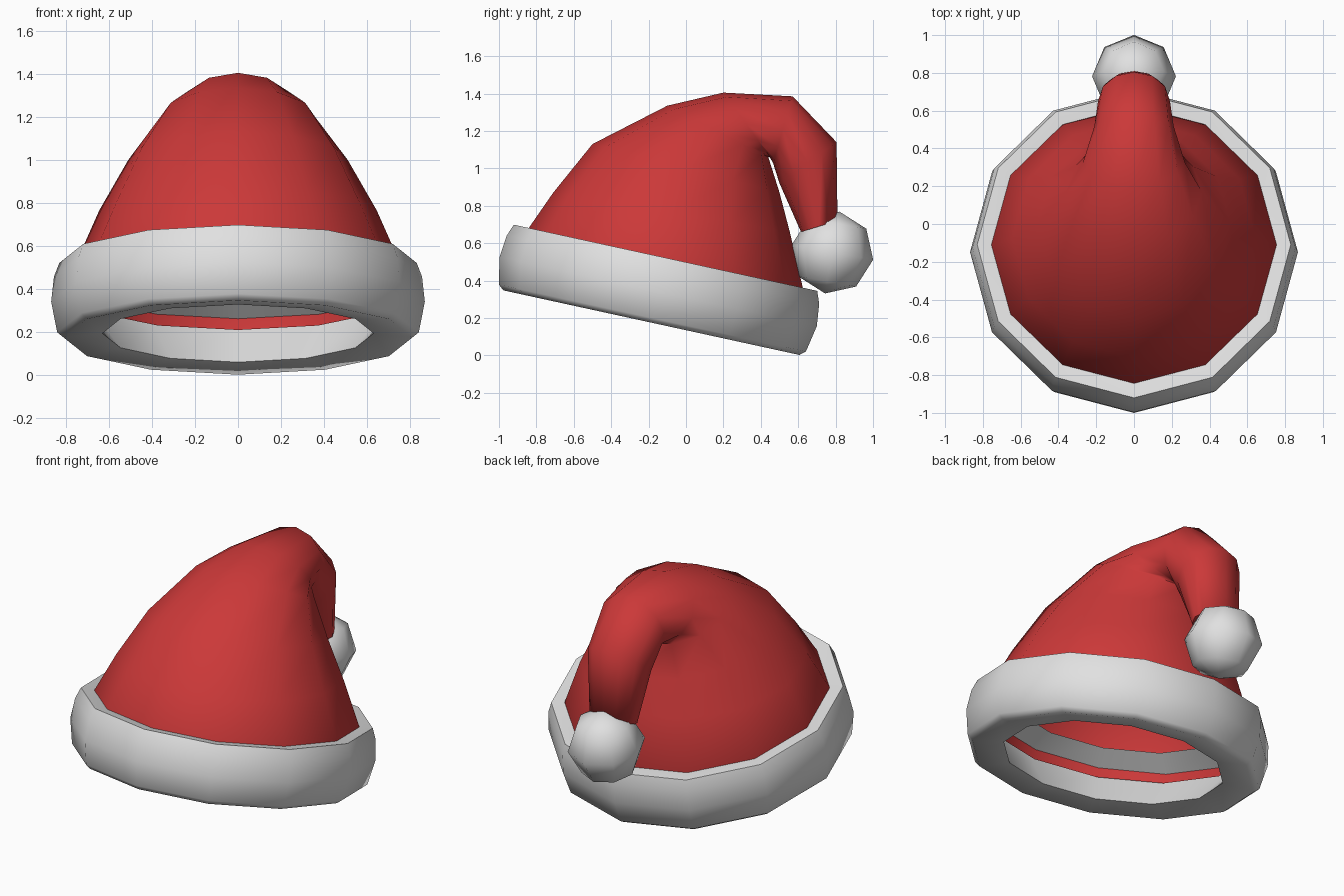
import bpy, math
from mathutils import Vector

if "Cube" in bpy.data.objects:
    bpy.data.objects.remove(bpy.data.objects["Cube"])

SIDES = 12


def material(name, color):
    m = bpy.data.materials.new(name)
    m.diffuse_color = (*color, 1)
    m.use_nodes = True
    m.node_tree.nodes["Principled BSDF"].inputs["Base Color"].default_value = m.diffuse_color
    return m


RED = material("red_felt", (0.60, 0.04, 0.04))
WHITE = material("white_fur", (0.75, 0.75, 0.75))


def finish(obj, mat, angle):
    obj.data.materials.clear()
    obj.data.materials.append(mat)
    bpy.ops.object.select_all(action='DESELECT')
    obj.select_set(True)
    bpy.context.view_layer.objects.active = obj
    bpy.ops.object.mode_set(mode='EDIT')
    bpy.ops.mesh.select_all(action='SELECT')
    bpy.ops.mesh.normals_make_consistent(inside=False)
    bpy.ops.object.mode_set(mode='OBJECT')
    bpy.ops.object.shade_smooth_by_angle(angle=math.radians(angle))


def loft(name, rings, mat, angle, closed=False):
    """Skin a list of rings; closed joins the last ring to the first."""
    verts = [v for ring in rings for v in ring]
    faces = []
    n = len(rings)
    for i in range(n if closed else n - 1):
        a, b = i * SIDES, ((i + 1) % n) * SIDES
        for k in range(SIDES):
            j = (k + 1) % SIDES
            faces.append((a + k, a + j, b + j, b + k))
    if not closed:
        faces.append(tuple(range((n - 1) * SIDES, n * SIDES)))
    mesh = bpy.data.meshes.new(name)
    mesh.from_pydata(verts, [], faces)
    obj = bpy.data.objects.new(name, mesh)
    bpy.context.collection.objects.link(obj)
    finish(obj, mat, angle)
    return obj


def ring(front, back, half_width):
    """Elliptical ring spanning two side-on (y, z) points."""
    f, b = Vector((0, *front)), Vector((0, *back))
    mid, axis = (f + b) / 2, (f - b) / 2
    return [mid + axis * math.cos(t) + Vector((half_width * math.sin(t), 0, 0))
            for t in (2 * math.pi * k / SIDES for k in range(SIDES))]


# Fur band: a closed profile of (radius, height) swept round a tilted axis
tilt = math.radians(12.3)
base = Vector((0, -0.185, 0.175))
along = Vector((0, math.cos(tilt), -math.sin(tilt)))
up = Vector((0, math.sin(tilt), math.cos(tilt)))
profile = [(0.63, 0.02), (0.81, 0.0), (0.84, 0.025), (0.868, 0.17),
           (0.855, 0.29), (0.83, 0.355), (0.75, 0.35), (0.63, 0.33),
           (0.79, 0.22)]
band_rings = []
for r, h in profile:
    c = base + up * h
    f, b = c - along * r, c + along * r
    band_rings.append(ring(f.yz, b.yz, r))
loft("fur_band", band_rings, WHITE, 50, closed=True)

# Cap: cone that bends over the top and hangs down behind
sections = [((-0.87, 0.52), (0.58, 0.21), 0.745),
            ((-0.845, 0.675), (0.625, 0.36), 0.755),
            ((-0.71, 0.87), (0.555, 0.66), 0.645),
            ((-0.50, 1.13), (0.50, 0.87), 0.51),
            ((-0.10, 1.335), (0.44, 1.06), 0.36),
            ((0.20, 1.405), (0.45, 1.06), 0.27),
            ((0.57, 1.385), (0.465, 1.03), 0.21),
            ((0.805, 1.14), (0.50, 0.92), 0.19),
            ((0.81, 0.72), (0.615, 0.66), 0.15)]
loft("cap", [ring(*s) for s in sections], RED, 80)

# Pompom at the tip
bpy.ops.mesh.primitive_uv_sphere_add(segments=8, ring_count=4, radius=0.222,
                                     location=(0, 0.782, 0.55),
                                     rotation=(math.radians(-10), 0, 0))
pompom = bpy.context.object
pompom.name = "pompom"
finish(pompom, WHITE, 80)
